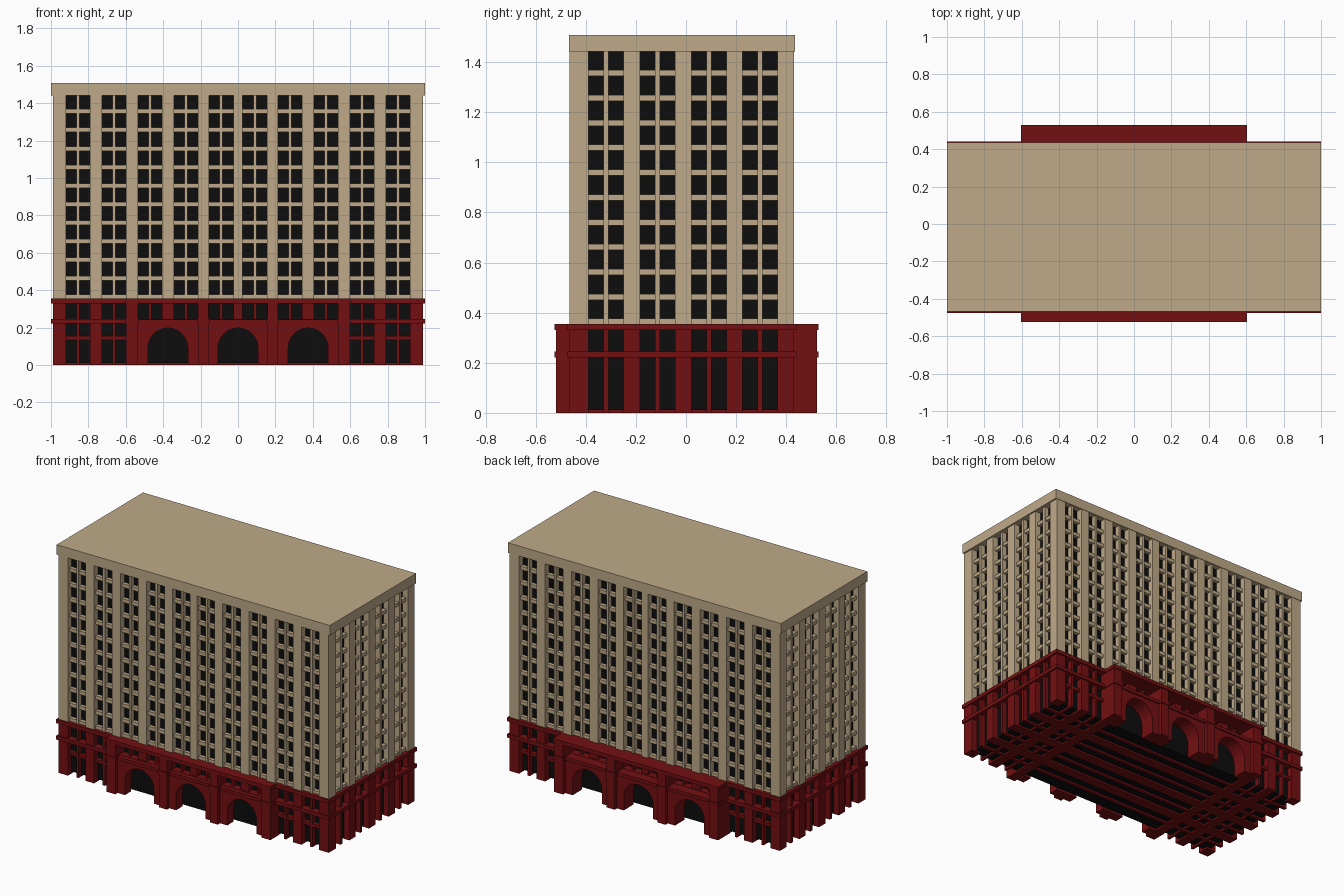
import bpy, bmesh, math

if "Cube" in bpy.data.objects:
    bpy.data.objects.remove(bpy.data.objects["Cube"])


def material(name, rgb):
    m = bpy.data.materials.new(name)
    m.diffuse_color = (*rgb, 1)
    m.use_nodes = True
    m.node_tree.nodes["Principled BSDF"].inputs["Base Color"].default_value = m.diffuse_color
    return m


TAN = material("sandstone", (0.52, 0.40, 0.25))
RED = material("red_stone", (0.175, 0.005, 0.006))
DARK = material("dark_glass", (0.004, 0.004, 0.004))


def finish(name, bm, mat):
    bmesh.ops.recalc_face_normals(bm, faces=bm.faces)
    me = bpy.data.meshes.new(name)
    bm.to_mesh(me)
    bm.free()
    me.materials.append(mat)
    ob = bpy.data.objects.new(name, me)
    bpy.context.collection.objects.link(ob)
    return ob


def boxes(name, mat, items):
    """One object from boxes given as (x0, x1, y0, y1, z0, z1)."""
    bm = bmesh.new()
    for x0, x1, y0, y1, z0, z1 in items:
        vs = bmesh.ops.create_cube(bm, size=1)["verts"]
        for v in vs:
            v.co = (x1 if v.co.x > 0 else x0,
                    y1 if v.co.y > 0 else y0,
                    z1 if v.co.z > 0 else z0)
    return finish(name, bm, mat)


# Main plan and window rhythm
X, YF, YB = 0.99, -0.465, 0.432
ROOF_Z, BASE_Z, LEDGE_Z = 1.442, 0.355, 0.33
XC = [s * c for s in (-1, 1) for c in (0.09, 0.278, 0.47, 0.663, 0.856)]
XC.sort()
YC = [-0.32, -0.114, 0.092, 0.296]
HX, HY = 0.065, 0.07


def gaps(centres, h):
    return [(a + h, b - h) for a, b in zip(centres, centres[1:])]


def plan(inset, z0, z1):
    return (-X + inset, X - inset, YF + inset, YB - inset, z0, z1)


def posts(z0, z1):
    return [(x0, x1, y0, y1, z0, z1)
            for x0, x1 in ((-X, -0.92), (0.92, X))
            for y0, y1 in ((YF, -0.39), (0.365, YB))]


def piers_through_y(z0, z1, keep):
    out = [(a, b, YF, YB, z0, z1) for a, b in gaps(XC, HX) if keep(a + b)]
    return out + [(c - .008, c + .008, YF + .008, YB - .008, z0, z1)
                  for c in XC if keep(2 * c)]


def piers_through_x(z0, z1):
    out = [(-X, X, a, b, z0, z1) for a, b in gaps(YC, HY)]
    return out + [(-X + .008, X - .008, c - .01, c + .01, z0, z1) for c in YC]


# Dark glass core behind all openings
boxes("glass_core", DARK, [plan(0.04, 0.012, ROOF_Z)])

# Tower: piers, floor spandrels and roof
boxes("tower_piers", TAN,
      posts(BASE_Z, ROOF_Z)
      + piers_through_y(BASE_Z, ROOF_Z, lambda s: True)
      + piers_through_x(BASE_Z, ROOF_Z))
boxes("floor_spandrels", TAN,
      [plan(0.016, 1.344 - 0.0992 * i, 1.368 - 0.0992 * i) for i in range(11)])
boxes("roof_slab", TAN, [(-1, 1, YF - .003, YB + .003, ROOF_Z, 1.508)])

# Base: piers, window bars, string course and ledge
boxes("base_piers", RED,
      posts(0, LEDGE_Z)
      + piers_through_y(0, LEDGE_Z, lambda s: abs(s) > 1.05)
      + piers_through_y(0.235, LEDGE_Z, lambda s: abs(s) <= 1.05)
      + piers_through_x(0, LEDGE_Z))
boxes("window_bars", RED,
      [(x0, x1, y0, y1, 0.134, 0.154)
       for x0, x1 in ((-0.93, -0.54), (0.54, 0.93))
       for y0, y1 in ((YF + .012, YF + .05), (YB - .05, YB - .012))])
boxes("string_course", RED, [plan(-0.01, 0.222, 0.246)])
boxes("base_ledge", RED, [plan(-0.01, LEDGE_Z, BASE_Z)])

# Porches front and back: pillars, pillar bands, arch caps, top slab
PILLARS = [(-0.6, -0.535), (-0.215, -0.157), (0.157, 0.215), (0.535, 0.6)]
ARCHES = [(-0.375, 0.162), (0, 0.16), (0.375, 0.162)]
for side, edge, wall in (("front", -0.525, YF), ("back", 0.528, YB)):
    s = -1 if edge < 0 else 1

    def span(outer):
        return tuple(sorted((edge - s * outer, wall - s * 0.035)))

    boxes(side + "_porch_pillars", RED,
          [(a, b, *span(0.006), 0, LEDGE_Z) for a, b in PILLARS])
    boxes(side + "_pillar_bands", RED,
          [(a - .005, b + .005, *span(0), 0.222, 0.246) for a, b in PILLARS])
    boxes(side + "_arch_caps", RED, [(-0.54, 0.54, *span(0.022), 0.222, 0.244)])
    boxes(side + "_porch_slab", RED, [(-0.605, 0.605, *span(0), LEDGE_Z, BASE_Z)])

    # Arch panels extruded from a profile
    bm = bmesh.new()
    y0, y1 = span(0.03)
    r, spring = 0.107, 0.091
    for cx, w in ARCHES:
        pts = [(-r, 0), (-w, 0), (-w, 0.224), (w, 0.224), (w, 0), (r, 0)]
        pts += [(r * math.cos(math.pi * i / 12), spring + r * math.sin(math.pi * i / 12))
                for i in range(13)]
        face = bm.faces.new([bm.verts.new((cx + px, y0, pz)) for px, pz in pts])
        ext = bmesh.ops.extrude_face_region(bm, geom=[face], use_keep_orig=True)["geom"]
        bmesh.ops.translate(bm, vec=(0, y1 - y0, 0),
                            verts=[g for g in ext if isinstance(g, bmesh.types.BMVert)])
    finish(side + "_arch_panels", bm, RED)
